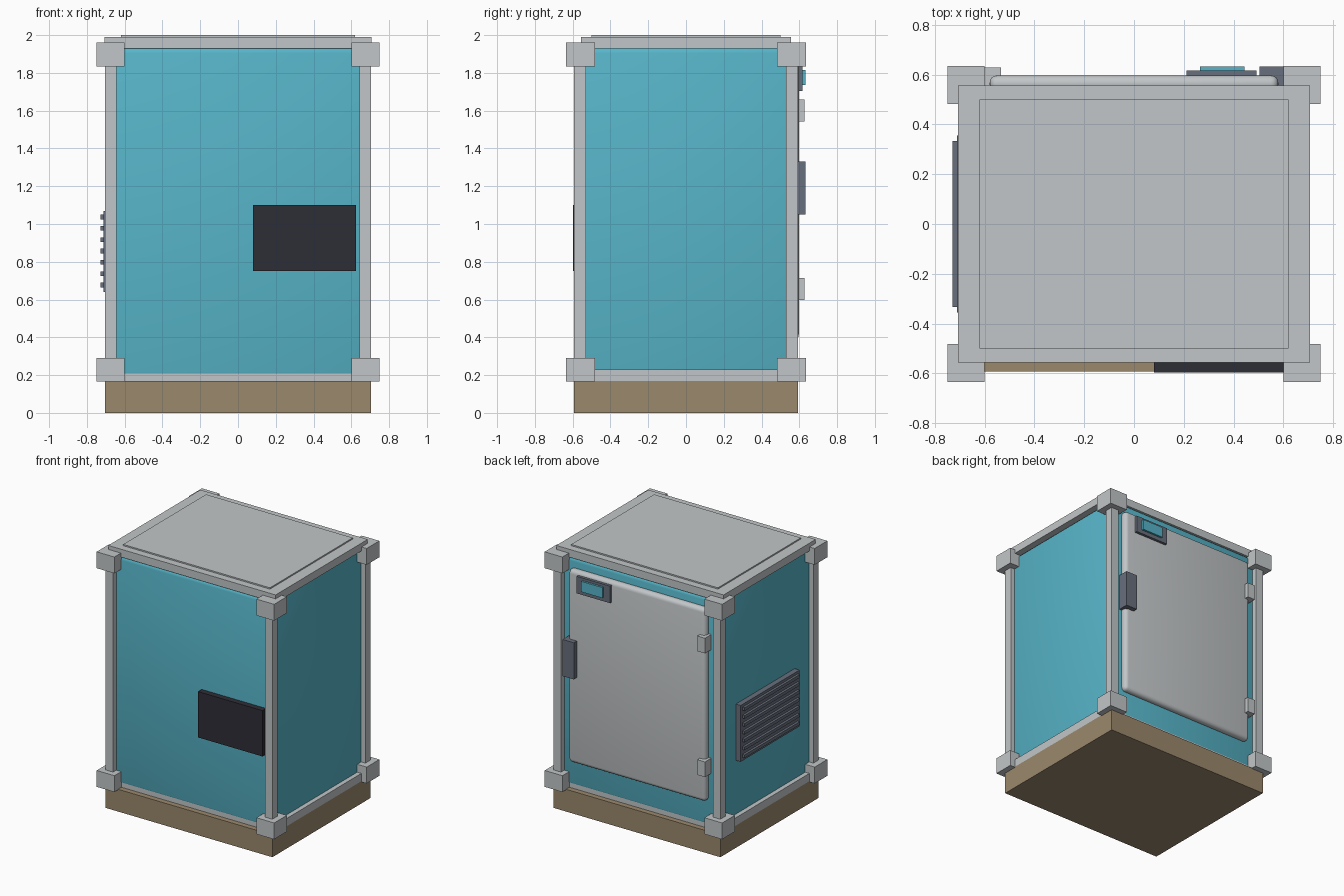
import bpy
import bmesh
from mathutils import Vector

if "Cube" in bpy.data.objects:
    bpy.data.objects.remove(bpy.data.objects["Cube"], do_unlink=True)


def material(name, rgb):
    m = bpy.data.materials.new(name)
    m.use_nodes = True
    m.diffuse_color = (*rgb, 1)
    m.node_tree.nodes["Principled BSDF"].inputs["Base Color"].default_value = (*rgb, 1)
    return m


grey = material("light grey", (0.54, 0.565, 0.578))
blue = material("cabinet blue", (0.095, 0.462, 0.584))
brown = material("plinth brown", (0.328, 0.25, 0.153))
black = material("panel black", (0.027, 0.027, 0.037))
slate = material("slate grey", (0.14, 0.162, 0.205))


def box(name, mat, x, y, z, bevel=0, segments=3):
    """Box spanning the given (low, high) ranges, with an optional rounded edge."""
    lo, hi = (Vector(p) for p in zip(x, y, z))
    bm = bmesh.new()
    bmesh.ops.create_cube(bm, size=1)
    for v in bm.verts:
        v.co = (lo + hi) / 2 + v.co * (hi - lo)
    mesh = bpy.data.meshes.new(name)
    bm.to_mesh(mesh)
    bm.free()
    mesh.materials.append(mat)
    ob = bpy.data.objects.new(name, mesh)
    bpy.context.collection.objects.link(ob)
    if bevel:
        mod = ob.modifiers.new("rounded edges", "BEVEL")
        mod.width = bevel
        mod.segments = segments
        bpy.ops.object.select_all(action="DESELECT")
        ob.select_set(True)
        bpy.context.view_layer.objects.active = ob
        bpy.ops.object.modifier_apply(modifier=mod.name)
        bpy.ops.object.shade_smooth_by_angle()
    return ob


def side(sign, inner, outer):
    return tuple(sorted((sign * inner, sign * outer)))


# Plinth, cabinet body and roof
box("plinth", brown, (-0.705, 0.705), (-0.592, 0.592), (0, 0.17))
box("cabinet_body", blue, (-0.67, 0.67), (-0.553, 0.553), (0.185, 1.935), 0.03)
box("roof_slab", grey, (-0.707, 0.707), (-0.556, 0.556), (1.93, 1.99))
box("roof_panel", grey, (-0.62, 0.62), (-0.5, 0.5), (1.98, 2.0))

# Frame: posts, corner blocks and bottom rails
for sx, xname in ((-1, "right"), (1, "left")):
    for sy, yname in ((-1, "front"), (1, "back")):
        tag = f"{yname}_{xname}"
        box(f"{tag}_post", grey, side(sx, 0.642, 0.705), side(sy, 0.53, 0.592), (0.17, 1.95))
        for level, z in (("bottom", (0.165, 0.29)), ("top", (1.835, 1.96))):
            box(f"{tag}_{level}_corner", grey, side(sx, 0.6, 0.75), side(sy, 0.482, 0.635), z)
    box(f"{xname}_bottom_rail", grey, side(sx, 0.642, 0.705), (-0.555, 0.555), (0.17, 0.23))
for sy, yname in ((-1, "front"), (1, "back")):
    box(f"{yname}_bottom_rail", grey, (-0.65, 0.65), side(sy, 0.5, 0.551), (0.17, 0.23))

# Front panel
box("front_panel", black, (0.08, 0.625), (-0.597, -0.54), (0.75, 1.10))

# Back door with hinges, handle and display
box("door", grey, (-0.58, 0.58), (0.53, 0.597), (0.385, 1.86), 0.03, 4)
for level, z in (("lower", 0.655), ("upper", 1.6)):
    box(f"{level}_hinge", grey, (-0.6, -0.535), (0.55, 0.628), (z - 0.058, z + 0.058))
box("door_handle", slate, (0.505, 0.6), (0.55, 0.633), (1.05, 1.33))
box("display_housing", slate, (0.21, 0.492), (0.58, 0.617), (1.705, 1.835))
box("display_screen", blue, (0.265, 0.443), (0.6, 0.632), (1.735, 1.815))

# Side vent with slats
box("vent_plate", slate, (-0.711, -0.65), (-0.355, 0.355), (0.64, 1.07))
for i in range(7):
    z = 0.677 + 0.06 * i
    box(f"vent_slat_{i + 1}", slate, (-0.729, -0.7), (-0.333, 0.333), (z - 0.012, z + 0.012))
